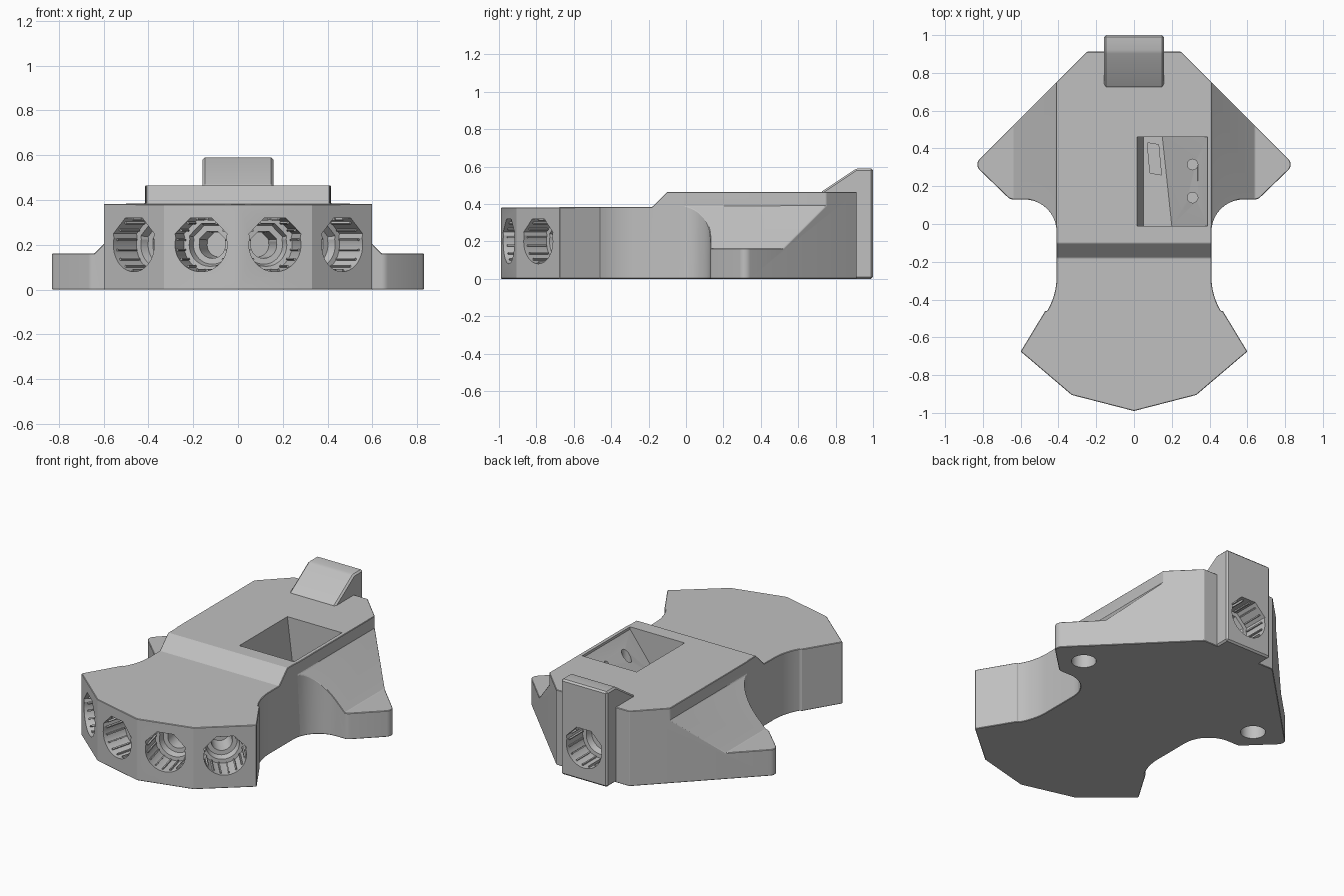
import bpy, bmesh, math
from mathutils import Matrix, Vector

if "Cube" in bpy.data.objects:
    bpy.data.objects.remove(bpy.data.objects["Cube"])

grey = bpy.data.materials.new("light_grey")
grey.use_nodes = True
COLOUR = (0.53, 0.53, 0.53, 1)
grey.diffuse_color = COLOUR
grey.node_tree.nodes["Principled BSDF"].inputs["Base Color"].default_value = COLOUR


def loft(name, rings):
    """Closed solid through rings of equal point count."""
    bm = bmesh.new()
    loops = [[bm.verts.new(p) for p in ring] for ring in rings]
    for a, b in zip(loops, loops[1:]):
        for i in range(len(a)):
            j = (i + 1) % len(a)
            bm.faces.new((a[i], a[j], b[j], b[i]))
    bm.faces.new(loops[0])
    bm.faces.new(loops[-1])
    bmesh.ops.recalc_face_normals(bm, faces=bm.faces)
    mesh = bpy.data.meshes.new(name)
    bm.to_mesh(mesh)
    bm.free()
    mesh.materials.append(grey)
    ob = bpy.data.objects.new(name, mesh)
    bpy.context.collection.objects.link(ob)
    return ob


def apply(ob, kind, **settings):
    mod = ob.modifiers.new(kind.lower(), kind)
    for key, value in settings.items():
        setattr(mod, key, value)
    bpy.context.view_layer.objects.active = ob
    bpy.ops.object.modifier_apply(modifier=mod.name)


def combine(ob, other, operation="DIFFERENCE"):
    apply(ob, "BOOLEAN", object=other, operation=operation, solver="EXACT")
    bpy.data.objects.remove(other)


def soften(ob, width):
    apply(ob, "BEVEL", width=width, segments=1, limit_method="ANGLE", angle_limit=math.radians(28))


def arc(cx, cy, r, start, end, n):
    for i in range(n + 1):
        a = math.radians(start + (end - start) * i / n)
        yield cx + r * math.cos(a), cy + r * math.sin(a)


# Body: mirrored plan outline, fan at the front and pointed wings behind
half = [(0.33, -0.905), (0.6, -0.675), (0.47, -0.46),
        *arc(0.76, -0.28, 0.35, 211, 180, 6),
        *arc(0.58, -0.04, 0.17, 180, 90, 10),
        *arc(0.64, 0.17, 0.04, 270, 315, 3),
        *arc(0.79, 0.315, 0.04, -45, 45, 5),
        (0.25, 0.912)]
outline = [(0, -0.99)] + half + [(-x, y) for x, y in reversed(half)]
body = loft("body", [[(x, y, z) for x, y in outline] for z in (0, 0.465)])

# Wings slope down to low flat tips
wing = [(0.414, 0.6), (0.414, 0.388), (0.64, 0.162), (1, 0.162), (1, 0.6)]
for side in (1, -1):
    combine(body, loft("wing_cut", [[(side * x, y, z) for x, z in wing] for y in (-0.12, 1.1)]))

# Lower front deck with a ramp up to the rear deck
deck = [(-1.2, 0.38), (-0.18, 0.385), (-0.1, 0.6 - 0.135), (-0.08, 0.6), (-1.2, 0.6)]
combine(body, loft("deck_cut", [[(x, y, z) for y, z in deck] for x in (-1, 1)]))
soften(body, 0.008)

# Rear block with a sloped top
block = [(0.72, 0.2), (0.72, 0.463), (0.91, 0.59), (1, 0.59), (1, 0), (0.8, 0), (0.8, 0.2)]
rear_block = loft("rear_block", [[(x, y, z) for y, z in block] for x in (-0.158, 0.158)])
soften(rear_block, 0.01)
combine(body, rear_block, "UNION")

# Pocket in the rear deck, one side a slope with two screw holes
combine(body, loft("pocket_cut", [
    [(0.012, y, 0.5), (0.39, y, 0.5), (0.39, y, 0.45), (low, y, 0.2), (0.05, y, 0.2)]
    for y, low in ((-0.01, 0.2), (0.46, 0.15))]))
for y in (0.14, 0.315):
    combine(body, loft("screw_cut", [
        [(px, py, z) for px, py in arc(0.31, y, 0.028, 0, 345, 23)] for z in (0.2, 0.45)]))

# Slanted slot in the pocket floor
slot = [(0.07, 0.43), (0.13, 0.42), (0.145, 0.26), (0.085, 0.27)]
combine(body, loft("slot_cut", [[(x, y, z) for x, y in slot] for z in (0.1, 0.3)]))

# Round recesses under the wings
for side in (1, -1):
    combine(body, loft("foot_cut", [
        [(px, py, z) for px, py in arc(side * 0.62, 0.3, 0.07, 0, 350, 35)] for z in (-0.1, 0.11)]))


R = 0.12


def socket_radius(a):
    """Round hole whose roof is three flat facets."""
    r = R
    for facet in (45, 90, 135):
        off = abs(math.degrees(a) - facet)
        if off <= 22.5:
            r = R / math.cos(math.radians(off))
    return r


def socket(centre, outward):
    inward = -Vector(outward).normalized()
    up = Vector((0, 0, 1))
    frame = Matrix((up.cross(inward), up, inward)).transposed().to_4x4()
    frame.translation = centre
    rings = []
    for depth, scale in ((-0.03, 1), (0.16, 1), (0.161, 0.8), (0.2, 0.72), (0.201, 0.5), (0.32, 0.45)):
        ring = []
        for i in range(48):
            a = math.tau * i / 48
            r = socket_radius(a) * scale
            ring.append(frame @ Vector((r * math.cos(a), r * math.sin(a), depth)))
        rings.append(ring)
    combine(body, loft("socket_cut", rings))
    # Grip ribs around the bore
    bm = bmesh.new()
    for i in range(16):
        a = math.tau * (i + 0.5) / 16
        m = (frame @ Matrix.Rotation(a, 4, "Z")
             @ Matrix.Translation((socket_radius(a) - 0.002, 0, 0.085))
             @ Matrix.Diagonal((0.016, 0.008, 0.13, 1)))
        bmesh.ops.create_cube(bm, size=1, matrix=m)
    mesh = bpy.data.meshes.new("socket_ribs")
    bm.to_mesh(mesh)
    bm.free()
    mesh.materials.append(grey)
    bpy.context.collection.objects.link(bpy.data.objects.new("socket_ribs", mesh))


# Sockets in the four front facets and in the rear block
front = [(0, -0.99), half[0], half[1]]
for (x1, y1), (x2, y2) in zip(front, front[1:]):
    for side in (1, -1):
        socket((side * (x1 + x2) / 2, (y1 + y2) / 2, 0.2), (side * (y2 - y1), x1 - x2, 0))
socket((0, 1, 0.2), (0, 1, 0))

bpy.ops.object.select_all(action="DESELECT")
body.select_set(True)
bpy.context.view_layer.objects.active = body
bpy.ops.object.shade_smooth_by_angle(angle=math.radians(20))
